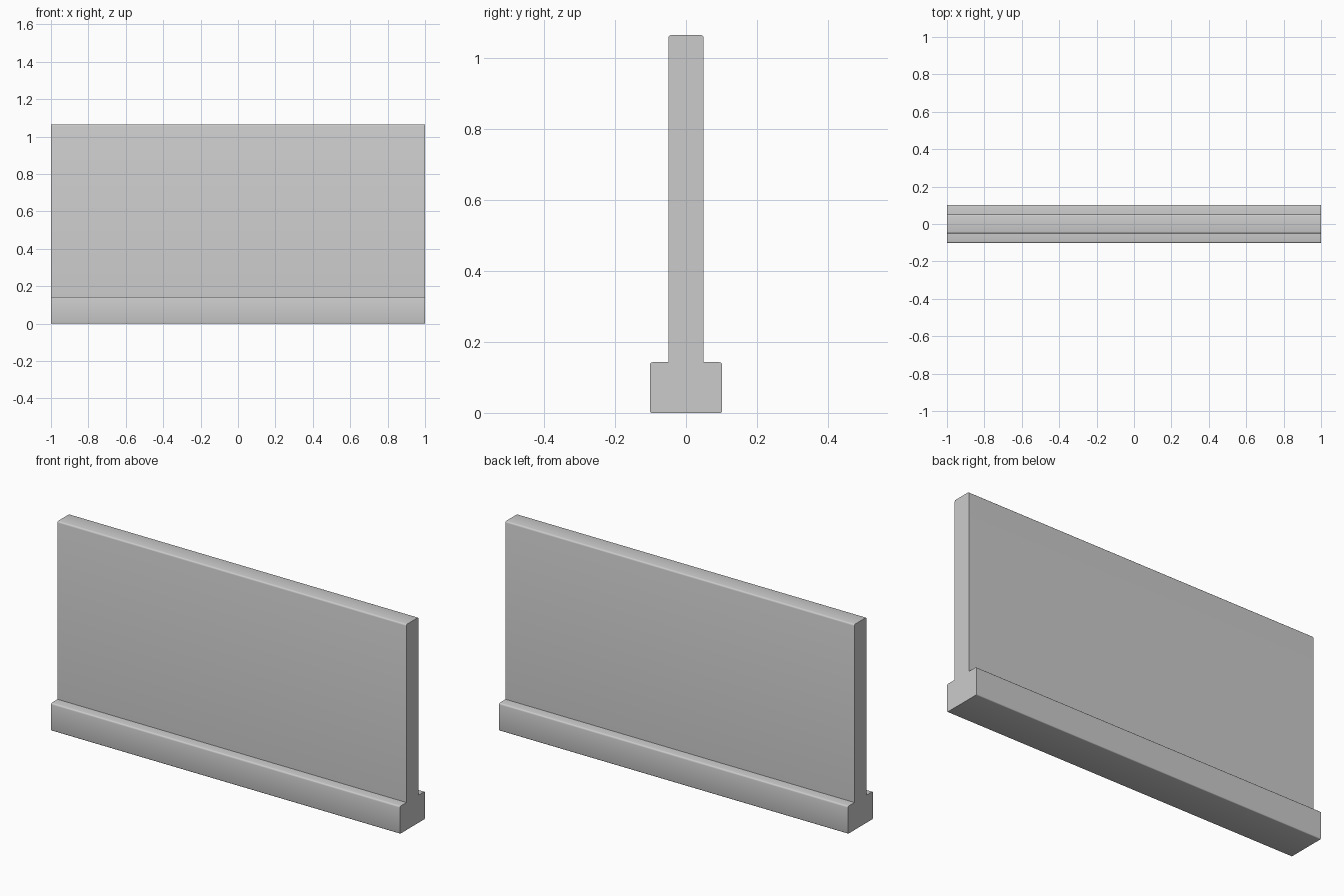
import bpy, bmesh, math

if "Cube" in bpy.data.objects:
    bpy.data.objects.remove(bpy.data.objects["Cube"])

LENGTH = 2.0
BASE_Y, BASE_TOP = 0.102, 0.143
WALL_Y, WALL_TOP = 0.05, 1.065
ROUND, STEPS = 0.008, 3


def rounded(y, z, sy, sz, r=ROUND):
    """Arc points of a rounded outer corner, from the side face to the top/bottom face."""
    cy, cz = y - sy * r, z - sz * r
    return [(cy + sy * r * math.cos(a), cz + sz * r * math.sin(a))
            for a in (math.pi / 2 * i / STEPS for i in range(STEPS + 1))]


# Right half of the inverted-T cross-section, bottom to top, then mirrored
half = rounded(BASE_Y, 0, 1, -1, 0.005)[::-1]
half += rounded(BASE_Y, BASE_TOP, 1, 1)
half += [(WALL_Y, BASE_TOP)]
half += rounded(WALL_Y, WALL_TOP, 1, 1)
profile = half + [(-y, z) for y, z in reversed(half)]

# Wall panel with its footing, extruded along x
bm = bmesh.new()
end = bm.faces.new([bm.verts.new((-LENGTH / 2, y, z)) for y, z in profile])
ext = bmesh.ops.extrude_face_region(bm, geom=[end], use_keep_orig=True)
verts = [g for g in ext["geom"] if isinstance(g, bmesh.types.BMVert)]
bmesh.ops.translate(bm, verts=verts, vec=(LENGTH, 0, 0))
bmesh.ops.recalc_face_normals(bm, faces=bm.faces)

mesh = bpy.data.meshes.new("barrier_wall")
bm.to_mesh(mesh)
bm.free()
wall = bpy.data.objects.new("barrier_wall", mesh)
bpy.context.collection.objects.link(wall)

# Smooth rounded edges, sharp ends and inner corners
bpy.context.view_layer.objects.active = wall
wall.select_set(True)
bpy.ops.object.shade_smooth_by_angle(angle=math.radians(40))
